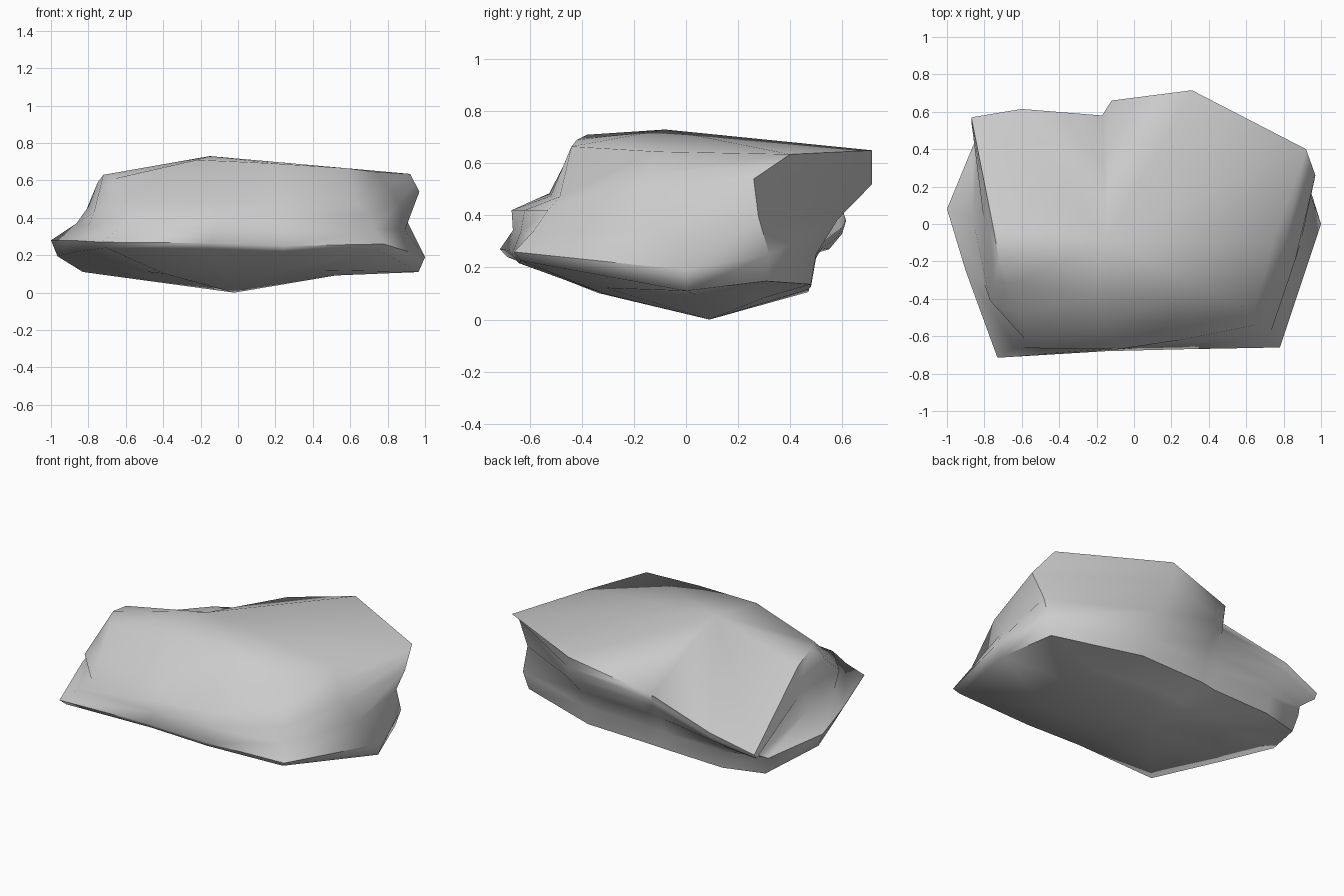
import bpy, bmesh, math

if "Cube" in bpy.data.objects:
    bpy.data.objects.remove(bpy.data.objects["Cube"])

# Cross-section outlines, counter-clockwise from the front-left corner
top_rim = [(-.66, -.32, .61), (-.22, -.38, .71), (.2, -.42, .69), (.58, -.44, .665),
           (.74, -.11, .645), (.92, .4, .635), (.31, .715, .65), (-.12, .66, .55),
           (-.17, .58, .49), (-.6, .615, .38), (-.87, .57, .3), (-.75, -.03, .59), (-.72, -.2, .63)]
ledge = [(-.57, -.63, .41), (-.09, -.67, .42), (.25, -.62, .42), (.7, -.53, .42),
         (.86, -.2, .48), (.97, .26, .54), (.31, .715, .52), (-.12, .64, .46),
         (-.17, .57, .42), (-.6, .6, .33), (-.87, .55, .27), (-.8, 0, .46), (-.77, -.41, .43)]
base_rim = [(-.73, -.715, .27), (-.15, -.68, .265), (.25, -.67, .25), (.78, -.66, .26),
            (1, 0, .19), (.9, .32, .25), (.35, .5, .25), (-.1, .5, .24),
            (-.2, .49, .23), (-.6, .49, .22), (-.86, .42, .22), (-1, .08, .28), (-.9, -.25, .28)]
lowest = (-.02, .09, 0)


def blend(a, b, t):
    return tuple(p + (q - p) * t for p, q in zip(a, b))


# Hollow front wall, pinched waist and rounded underside derived from the outlines
hollow = {0: .02, 1: .08, 2: .08, 3: .07}
wall = []
for i, (a, b) in enumerate(zip(top_rim, ledge)):
    x, y, z = blend(a, b, .5)
    wall.append((x, y, z - hollow.get(i, 0)))
waist = []
for a, b in zip(ledge, base_rim):
    x, y, z = blend(a, b, .5)
    pinch = .985 if y < -.5 else .96
    waist.append((x * pinch, y * pinch, z))
under = [(x * .965, y * .96, z - .08 - .07 * y) for x, y, z in base_rim]
belly = []
for p in under:
    x, y, z = blend(p, lowest, .45)
    belly.append((x, y, z - .09 * max(-y, 0) + .06 * max(x, 0)))

# Loft the rings, then close with a summit point and a lowest point
bm = bmesh.new()
rings = [[bm.verts.new(p) for p in r]
         for r in (belly, under, base_rim, waist, ledge, wall, top_rim)]
n = len(top_rim)
low = bm.verts.new(lowest)
summit = bm.verts.new((-.15, -.08, .73))
for i in range(n):
    j = (i + 1) % n
    for a, b in zip(rings, rings[1:]):
        bm.faces.new((a[i], a[j], b[j], b[i]))
    bm.faces.new((rings[0][j], rings[0][i], low))
    bm.faces.new((rings[-1][i], rings[-1][j], summit))
bmesh.ops.recalc_face_normals(bm, faces=bm.faces)

mesh = bpy.data.meshes.new("rock")
bm.to_mesh(mesh)
bm.free()
rock = bpy.data.objects.new("rock", mesh)
bpy.context.collection.objects.link(rock)

# Soft facets with only the sharpest ridges kept
bpy.context.view_layer.objects.active = rock
rock.select_set(True)
bpy.ops.object.shade_smooth_by_angle(angle=math.radians(60))
